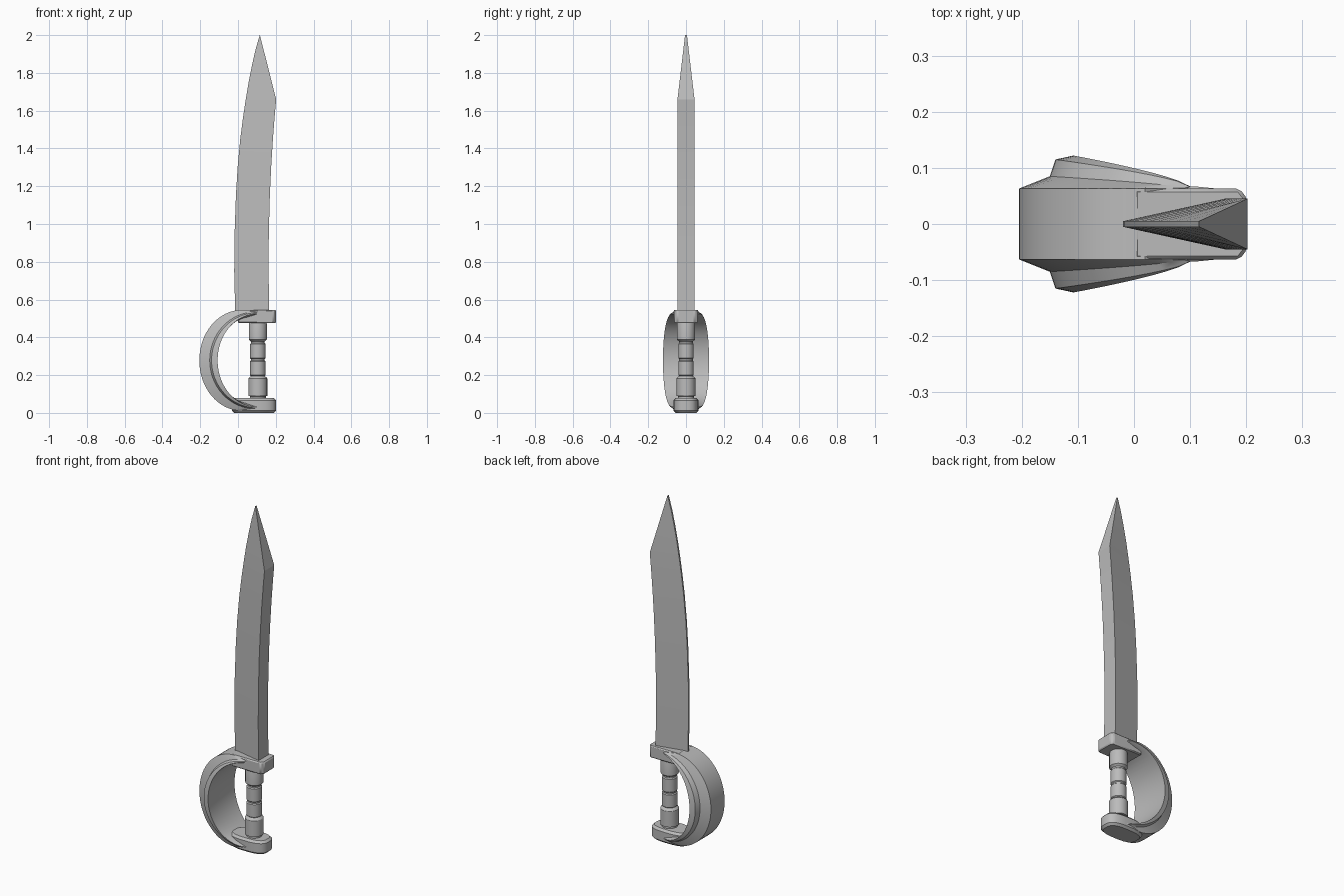
import bpy, bmesh, math

cube = bpy.data.objects.get("Cube")
if cube:
    bpy.data.objects.remove(cube, do_unlink=True)

grey = bpy.data.materials.new("steel grey")
grey.use_nodes = True
colour = (0.5, 0.5, 0.5, 1)
grey.diffuse_color = colour
grey.node_tree.nodes["Principled BSDF"].inputs["Base Color"].default_value = colour


def loft(name, rings, bevel=0, angle=30):
    """Skin closed rings of points, cap both ends and shade smooth between sharp edges."""
    bm = bmesh.new()
    loops = [[bm.verts.new(p) for p in ring] for ring in rings]
    n = len(loops[0])
    for a, b in zip(loops, loops[1:]):
        for i in range(n):
            j = (i + 1) % n
            bm.faces.new((a[i], a[j], b[j], b[i]))
    bm.faces.new(loops[0][::-1])
    bm.faces.new(loops[-1])
    bmesh.ops.recalc_face_normals(bm, faces=bm.faces)
    mesh = bpy.data.meshes.new(name)
    bm.to_mesh(mesh)
    bm.free()
    mesh.materials.append(grey)
    obj = bpy.data.objects.new(name, mesh)
    bpy.context.collection.objects.link(obj)
    bpy.ops.object.select_all(action='DESELECT')
    obj.select_set(True)
    bpy.context.view_layer.objects.active = obj
    bpy.ops.object.shade_smooth_by_angle(angle=math.radians(angle))
    if bevel:
        mod = obj.modifiers.new("Bevel", 'BEVEL')
        mod.width, mod.segments = bevel, 1
    return obj


def prism(name, outline, z0, z1, bevel):
    return loft(name, [[(x, y, z) for x, y in outline] for z in (z0, z1)], bevel)


def quadratic(a, b, c, t):
    return a * (1 - t) ** 2 + 2 * b * t * (1 - t) + c * t * t


# Blade: thin cutting edge at -x, thick flat spine at +x, clipped tip
edge_x = [(0.54, -0.015), (0.75, -0.02), (0.95, -0.018), (1.15, -0.011),
          (1.3, -0.002), (1.45, 0.012), (1.56, 0.026), (1.66, 0.041)]
sections = []
for z, x in edge_x:
    t = (z - 0.54) / 1.12
    spine = quadratic(0.165, 0.15, 0.202, t)
    sections.append((z, x, spine, 0.045))
for z, x in [(1.75, 0.056), (1.84, 0.074), (1.92, 0.092), (2.0, 0.115)]:
    t = (z - 1.66) / 0.34
    sections.append((z, x, 0.202 - 0.086 * t, 0.045 - 0.04 * t))
loft("blade", [[(e, -0.005, z), (s, -h, z), (s, h, z), (e, 0.005, z)]
               for z, e, s, h in sections], angle=15)

# Cross guard with clipped back corners
prism("cross_guard", [(0.0, -0.063), (0.188, -0.063), (0.202, -0.045),
                      (0.202, 0.045), (0.188, 0.063), (0.0, 0.063)],
      0.475, 0.545, 0.006)

# Pommel: oval plate
pommel = []
for i in range(24):
    a = math.tau * (i + 0.5) / 24
    c, s = math.cos(a), math.sin(a)
    pommel.append((0.085 + 0.117 * math.copysign(abs(c) ** 0.7, c),
                   0.067 * math.copysign(abs(s) ** 0.7, s)))
prism("pommel", pommel, 0.0, 0.078, 0.012)

# Grip: turned profile with thick collars and two narrow grooves
profile = [(0.07, 0.042), (0.088, 0.042), (0.09, 0.05), (0.182, 0.05), (0.188, 0.046),
           (0.195, 0.036), (0.2, 0.041), (0.273, 0.041), (0.278, 0.036), (0.285, 0.036),
           (0.29, 0.041), (0.365, 0.041), (0.37, 0.036), (0.378, 0.036), (0.388, 0.048),
           (0.47, 0.048), (0.485, 0.044)]
loft("grip", [[(0.105 + r * math.cos(math.tau * i / 24), r * math.sin(math.tau * i / 24), z)
               for i in range(24)] for z, r in profile])

# Knuckle bow: ridged band swept on a half ellipse, widest at the middle.
# Each rail: centre x, x radius, z radius, half width at ends, extra half width at middle
rails = [(0.02, 0.225, 0.267, 0.063, 0.0),
         (0.09, 0.24, 0.256, 0.064, 0.021),
         (0.10, 0.24, 0.252, 0.067, 0.048),
         (0.10, 0.208, 0.246, 0.066, 0.056),
         (0.07, 0.180, 0.230, 0.050, 0.056)]
steps = 32
bow = []
for i in range(steps + 1):
    a = math.pi * (i / steps - 0.5)
    c, s = max(math.cos(a), 0), math.sin(a)
    half = [(cx - rx * c, w + extra * c ** 0.7, 0.278 + rz * s)
            for cx, rx, rz, w, extra in rails]
    bow.append(half + [(x, -y, z) for x, y, z in reversed(half)])
loft("knuckle_bow", bow)
